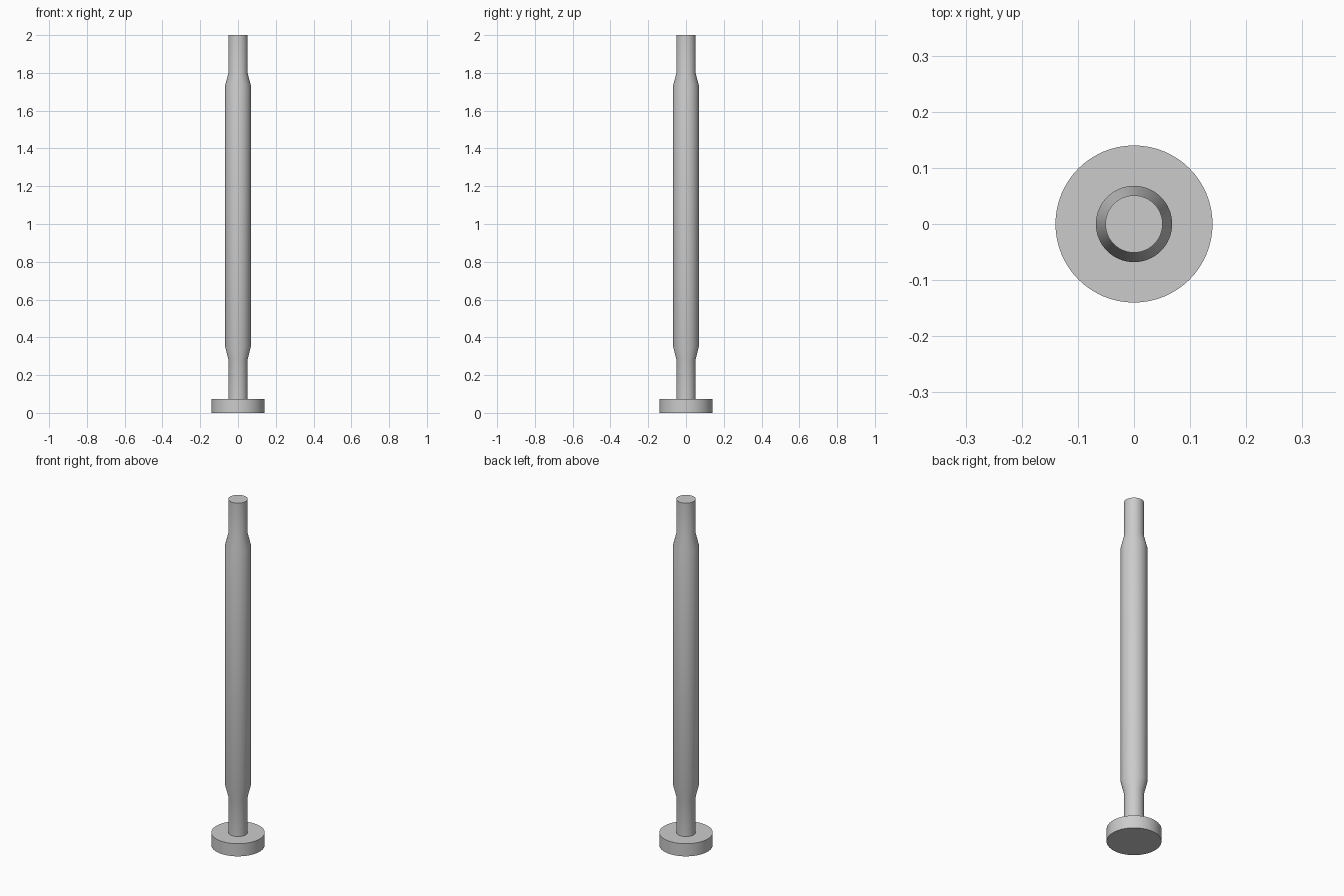
import bpy
import bmesh
import math

cube = bpy.data.objects.get("Cube")
if cube:
    bpy.data.objects.remove(cube, do_unlink=True)

SIDES = 64

# Single plain metal colour
metal = bpy.data.materials.new("grey_metal")
metal.use_nodes = True
GREY = (0.6, 0.6, 0.6, 1.0)
metal.diffuse_color = GREY
metal.node_tree.nodes["Principled BSDF"].inputs["Base Color"].default_value = GREY


def turned_part(name, profile):
    """Closed round solid from (radius, height) pairs, listed bottom to top."""
    bm = bmesh.new()
    rings = []
    for radius, z in profile:
        angles = [2 * math.pi * i / SIDES for i in range(SIDES)]
        rings.append([bm.verts.new((radius * math.cos(a), radius * math.sin(a), z))
                      for a in angles])
    for low, high in zip(rings, rings[1:]):
        for i in range(SIDES):
            j = (i + 1) % SIDES
            bm.faces.new((low[i], low[j], high[j], high[i]))
    bm.faces.new(rings[0][::-1])
    bm.faces.new(rings[-1])
    mesh = bpy.data.meshes.new(name)
    bm.to_mesh(mesh)
    bm.free()
    mesh.materials.append(metal)
    obj = bpy.data.objects.new(name, mesh)
    bpy.context.collection.objects.link(obj)
    bpy.ops.object.select_all(action='DESELECT')
    obj.select_set(True)
    bpy.context.view_layer.objects.active = obj
    bpy.ops.object.shade_smooth_by_angle(angle=math.radians(30))
    return obj


# Flat disc foot
FOOT_TOP = 0.073
turned_part("foot_disc", [(0.14, 0), (0.14, FOOT_TOP)])

# Shaft: narrow necks at both ends, tapering out to a thicker middle
NECK, BODY = 0.051, 0.068
turned_part("shaft", [(NECK, FOOT_TOP), (NECK, 0.283), (BODY, 0.35),
                      (BODY, 1.733), (NECK, 1.8), (NECK, 2)])
